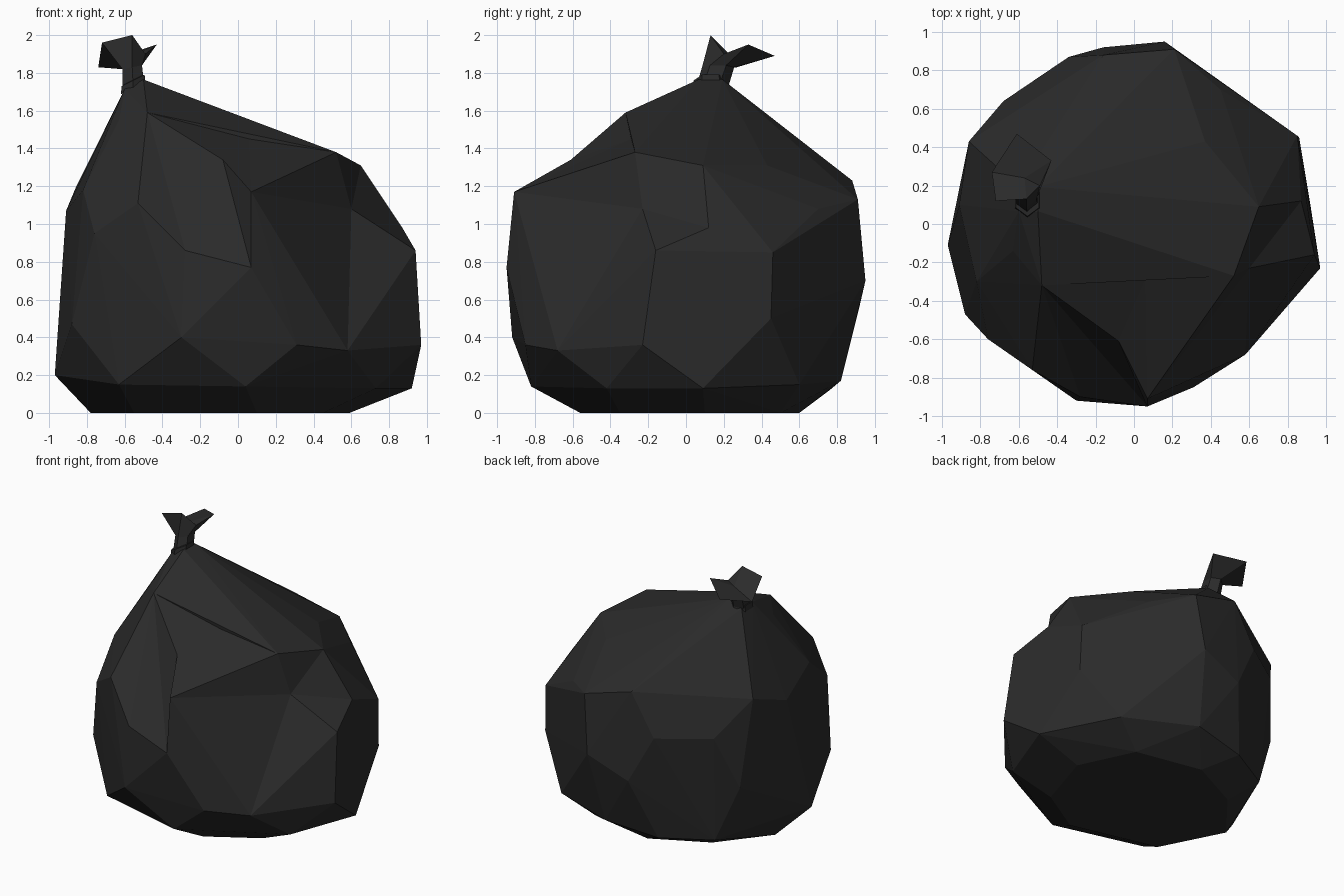
import bpy
import bmesh
import math
from mathutils import Vector

default_cube = bpy.data.objects.get("Cube")
if default_cube:
    bpy.data.objects.remove(default_cube, do_unlink=True)

# Single dark plastic material
plastic = bpy.data.materials.new("charcoal plastic")
plastic.use_nodes = True
plastic_colour = (.024, .024, .024, 1)
plastic.diffuse_color = plastic_colour
shader = plastic.node_tree.nodes["Principled BSDF"]
shader.inputs["Base Color"].default_value = plastic_colour
shader.inputs["Roughness"].default_value = .6


def finish(name, bm):
    """Turn a bmesh into a flat shaded plastic object."""
    bmesh.ops.recalc_face_normals(bm, faces=bm.faces)
    mesh = bpy.data.meshes.new(name)
    bm.to_mesh(mesh)
    bm.free()
    mesh.materials.append(plastic)
    part = bpy.data.objects.new(name, mesh)
    bpy.context.scene.collection.objects.link(part)
    return part


def stretched_skin(name, points):
    """Pull a taut faceted skin over a set of points."""
    bm = bmesh.new()
    for point in points:
        bm.verts.new(point)
    bmesh.ops.convex_hull(bm, input=bm.verts[:])
    loose = [v for v in bm.verts if not v.link_faces]
    bmesh.ops.delete(bm, geom=loose, context="VERTS")
    bmesh.ops.dissolve_limit(bm, angle_limit=.02, verts=bm.verts[:], edges=bm.edges[:])
    return finish(name, bm)


def press_fold(body, name, points):
    """Carve a creased hollow whose inner faces run through the points."""
    cutter = stretched_skin(name, points)
    cutter.hide_render = True
    cut = body.modifiers.new(name, "BOOLEAN")
    cut.operation = "DIFFERENCE"
    cut.solver = "EXACT"
    cut.object = cutter
    graph = bpy.context.evaluated_depsgraph_get()
    folded = bpy.data.meshes.new_from_object(body.evaluated_get(graph))
    body.modifiers.clear()
    body.data = folded
    bpy.data.objects.remove(cutter, do_unlink=True)


def oval(centre, rx, ry, tilt, sides, start):
    """Oval ring that can rise towards +x."""
    ring = []
    for i in range(sides):
        angle = math.radians(start) + math.tau * i / sides
        x, y = rx * math.cos(angle), ry * math.sin(angle)
        ring.append(Vector(centre) + Vector((x, y, x * tilt)))
    return ring


def loft(name, rings, cap_points):
    """Skin a stack of rings and close each end on a centre point."""
    bm = bmesh.new()
    rows = [[bm.verts.new(p) for p in ring] for ring in rings]
    count = len(rows[0])
    for low, high in zip(rows, rows[1:]):
        for i in range(count):
            j = (i + 1) % count
            bm.faces.new((low[i], low[j], high[j], high[i]))
    for row, point in zip((rows[0], rows[-1]), cap_points):
        tip = bm.verts.new(point)
        for i in range(count):
            bm.faces.new((row[i], row[(i + 1) % count], tip))
    return finish(name, bm)


# Corners shared between the bag and its folds
ridge = (-.48, -.32, 1.59)
brow = (.52, -.27, 1.38)
side_brow = (.65, .09, 1.31)
side_corner = (.87, .12, .98)
hip = (.94, -.16, .86)
knee = (.58, -.68, .33)
belly = (.07, -.95, .77)
chest = (.07, -.91, 1.17)
left_chest = (-.28, -.9, .86)
left_shoulder = (-.53, -.76, 1.11)

# Bag sections from the ground up
base = [(x, y, 0) for x, y in (
    (-.78, .05), (-.55, -.4), (.1, -.56), (.45, -.35),
    (.59, .1), (.4, .5), (-.1, .6), (-.5, .4))]
lower = [(-.97, -.11, .2), (-.63, -.66, .15), (.04, -.82, .14), (.73, -.42, .13),
         (.92, .09, .13), (.62, .6, .15), (.1, .82, .17), (-.3, .76, .12), (-.64, .57, .12)]
skirt = [knee, (.31, -.85, .36), (.97, -.23, .36), (.86, .45, .5),
         (-.3, -.92, .4), (-.88, -.47, .47), (-.16, .92, .57), (-.8, .5, .53)]
waist = [belly, left_chest, hip, (.85, .46, .85), (.16, .95, .7),
         (-.34, .87, .92), (-.68, .64, .92)]
shoulder = [chest, left_shoulder, side_corner, (-.76, -.6, .95), (-.91, .1, 1.07),
            (-.82, -.3, 1.18), (-.86, .43, 1.19), (-.16, .88, 1.23),
            (.21, .91, 1.13), (.45, .7, 1.08)]
crown = [ridge, brow, side_brow, (.37, .43, 1.31), (-.63, -.14, 1.55)]
gather = oval((-.55, .13, 1.74), .07, .09, .5, 4, 45)
bag = stretched_skin("bag_body", base + lower + skirt + waist + shoulder + crown + gather)

# Folds pressed into the front and left of the bag
hollow = (.6, -.23, 1.08)
pleat = (-.08, -.61, 1.34)
tuck = (.06, -.29, 1.45)
press_fold(bag, "front_fold", [brow, hollow, knee, hip, chest, (.9, -.95, 1.2)])
press_fold(bag, "side_fold", [brow, side_brow, side_corner, hip, hollow, (1.1, -.25, 1.3)])
press_fold(bag, "top_fold", [ridge, pleat, tuck, brow, chest, (.1, -.8, 1.6)])
press_fold(bag, "valley_fold", [ridge, pleat, chest, belly, left_chest,
                                left_shoulder, (-.2, -1, 1.3)])

# Tie wrapped round the gathered plastic
loft("tie_band",
     [oval((-.555, .13, 1.72), .075, .095, .5, 6, 150),
      oval((-.555, .13, 1.76), .07, .09, .5, 6, 150)],
     [(-.555, .13, 1.71), (-.555, .13, 1.77)])

# Twisted neck opening into a ragged tuft that leans back
tuft_rim = [(-.74, .27, 1.83), (-.72, .12, 1.96), (-.56, .13, 2),
            (-.49, .2, 1.9), (-.43, .33, 1.95), (-.61, .47, 1.89)]
loft("neck_tuft",
     [oval((-.555, .14, 1.73), .065, .085, .4, 6, 150),
      oval((-.56, .17, 1.83), .06, .085, .2, 6, 150),
      tuft_rim],
     [(-.555, .13, 1.72), (-.57, .24, 1.89)])
